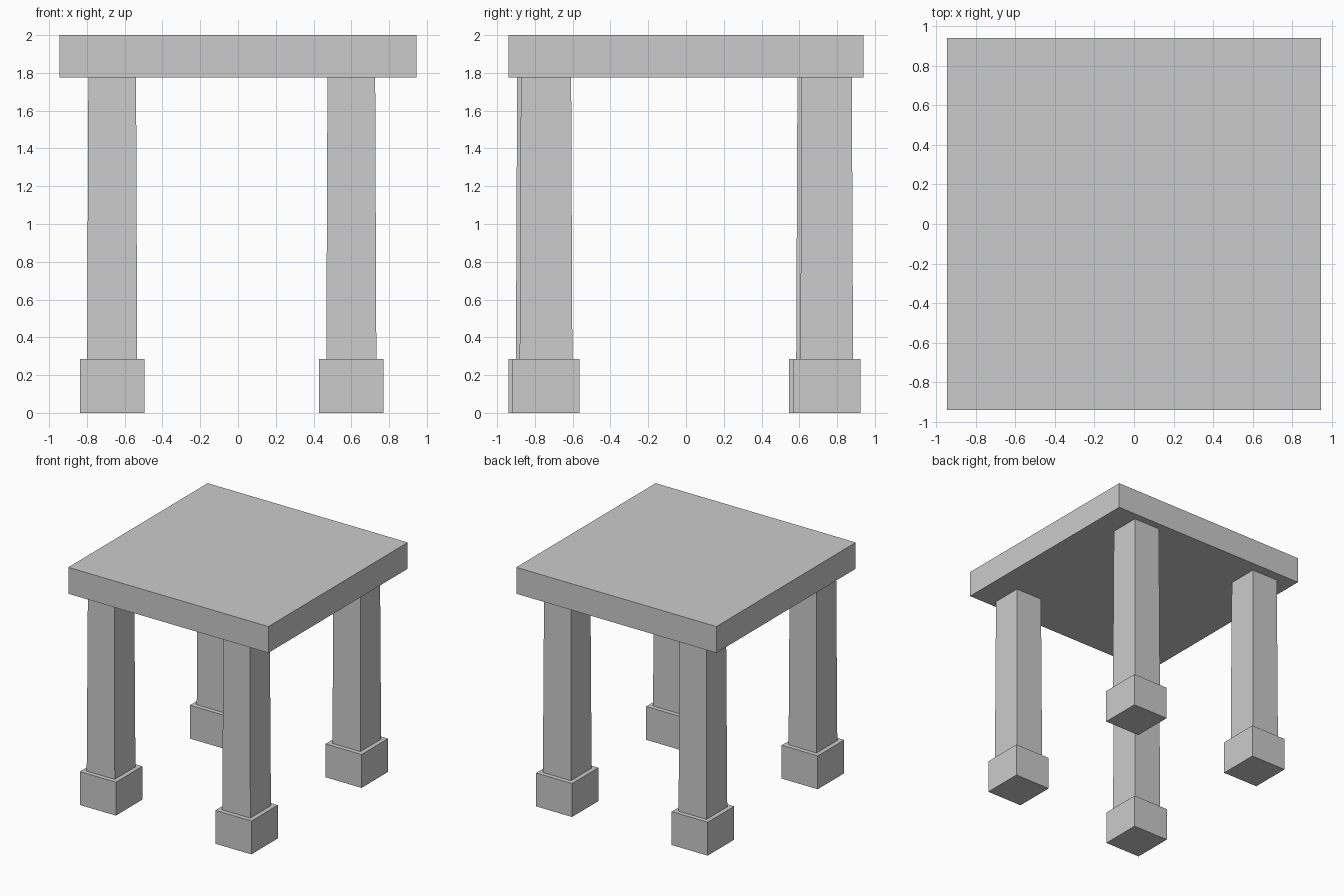
import bpy
import bmesh

cube = bpy.data.objects.get("Cube")
if cube:
    bpy.data.objects.remove(cube, do_unlink=True)

GREY = (0.6, 0.6, 0.6, 1)
grey = bpy.data.materials.new("light grey")
grey.use_nodes = True
grey.diffuse_color = GREY
grey.node_tree.nodes["Principled BSDF"].inputs["Base Color"].default_value = GREY


def block(name, x, y, z0, z1, width, depth, taper=1.0):
    """Box from z0 to z1 whose top is scaled by taper."""
    bm = bmesh.new()
    bmesh.ops.create_cube(bm, size=1)
    for v in bm.verts:
        top = v.co.z > 0
        scale = taper if top else 1
        v.co.x *= width * scale
        v.co.y *= depth * scale
        v.co.z = z1 - z0 if top else 0
    mesh = bpy.data.meshes.new(name)
    bm.to_mesh(mesh)
    bm.free()
    mesh.materials.append(grey)
    obj = bpy.data.objects.new(name, mesh)
    obj.location = (x, y, z0)
    bpy.context.collection.objects.link(obj)
    return obj


FOOT_TOP = 0.285
TOP_BOTTOM = 1.775

# Square table top
block("table_top", 0, 0, TOP_BOTTOM, 2, 1.89, 1.88)

# Four tapered legs on block feet, slightly offset on the right side
legs = {
    "front_left": (0.60, -0.741),
    "back_left": (0.60, 0.745),
    "front_right": (-0.666, -0.761),
    "back_right": (-0.666, 0.723),
}
for corner, (x, y) in legs.items():
    block(corner + "_foot", x, y, 0, FOOT_TOP, 0.34, 0.356)
    block(corner + "_leg", x, y, FOOT_TOP, TOP_BOTTOM, 0.265, 0.279, 0.953)
